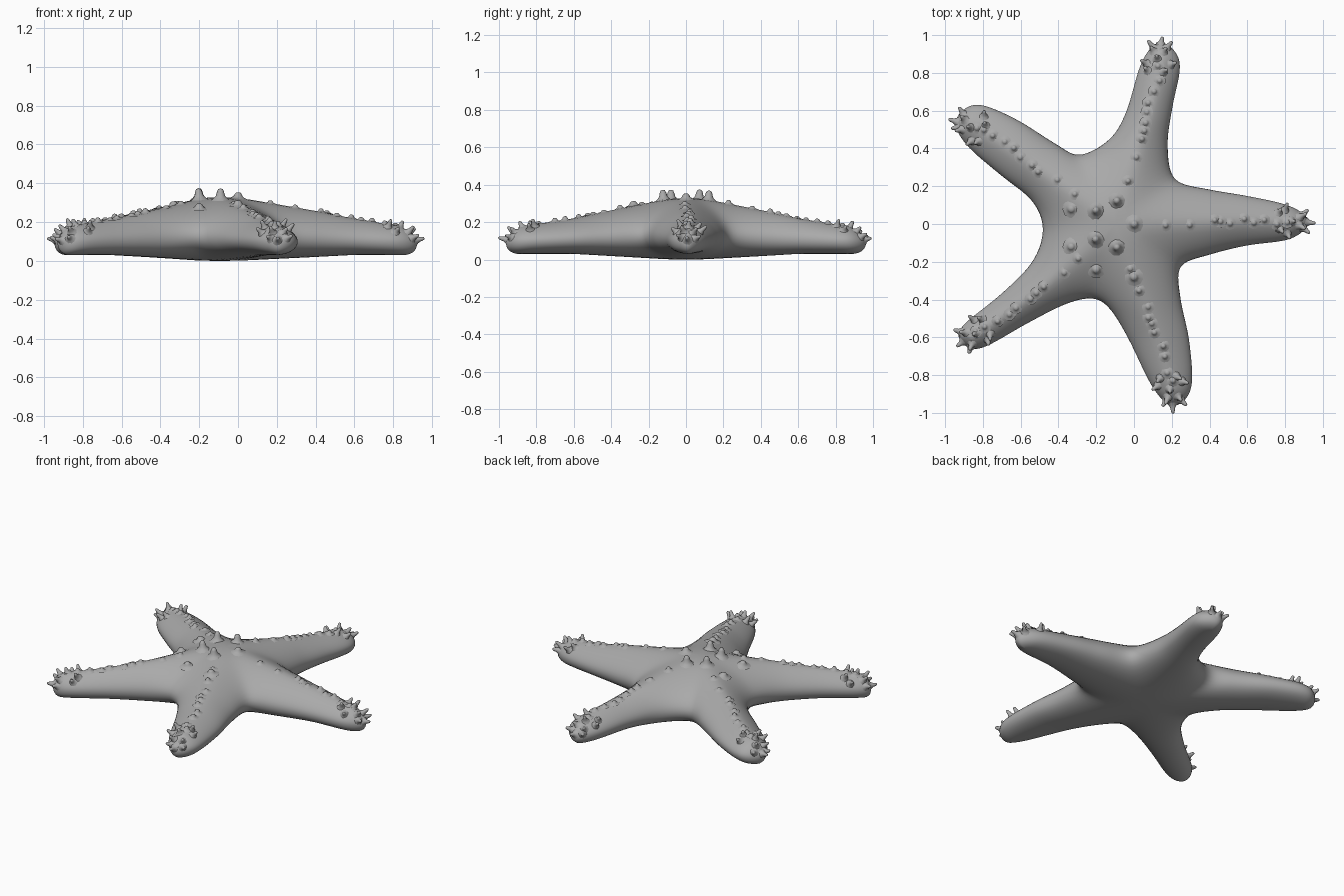
import bpy, bmesh, math, random
from mathutils import Vector
from mathutils.bvhtree import BVHTree

if "Cube" in bpy.data.objects:
    bpy.data.objects.remove(bpy.data.objects["Cube"])

random.seed(4)
CENTRE = Vector((-0.1, 0, 0.345))
N, RINGS = 8, 20

# each arm, anticlockwise: web, three side points, tip, three points back
ARMS = [
    [(.25, -.23), (.4, -.165), (.6, -.115), (.83, -.08), (.925, .01), (.83, .095), (.6, .15), (.4, .185)],
    [(.22, .24), (.18, .42), (.205, .62), (.245, .86), (.14, .965), (.04, .86), (-.04, .6), (-.13, .45)],
    [(-.29, .37), (-.42, .43), (-.63, .56), (-.835, .635), (-.945, .55), (-.89, .42), (-.71, .26), (-.54, .12)],
    [(-.487, -.03), (-.54, -.2), (-.71, -.375), (-.91, -.54), (-.915, -.625), (-.81, -.66), (-.57, -.53), (-.36, -.425)],
    [(-.22, -.4), (-.13, -.45), (-.03, -.61), (.1, -.87), (.21, -.965), (.305, -.87), (.295, -.62), (.25, -.4)],
]
EDGE_Z = [.125, .115, .105, .095, .085]
TOP_Z = [.345, .262, .22, .18, .16]
LOW_Z = [-.008, .015, .026, .026, .026]

# mid grey skin
skin = bpy.data.materials.new("grey_skin")
skin.diffuse_color = (.4, .4, .4, 1)
skin.use_nodes = True
skin.node_tree.nodes["Principled BSDF"].inputs["Base Color"].default_value = skin.diffuse_color


def catmull(p, i, t):
    a, b, c, d = (p[(i + k) % len(p)] for k in (-1, 0, 1, 2))
    return 0.5 * (2 * b + (c - a) * t + (2 * a - 5 * b + 4 * c - d) * t * t + (3 * b - a - 3 * c + d) * t ** 3)


# outline with edge heights, and matching ridge points
outline, ridge, low, spines = [], [], [], []
for arm in ARMS:
    p = [Vector((*q, EDGE_Z[min(i, 8 - i)])) for i, q in enumerate(arm)]
    spine = [CENTRE] + [(p[i] + p[8 - i]) / 2 for i in (1, 2, 3)]
    spine.append(spine[3].lerp(p[4], 0.3))
    spine = [Vector((v.x, v.y, z)) for v, z in zip(spine, TOP_Z)]
    spines.append((spine, p[4]))
    outline += p
    for i in range(8):
        ridge.append(spine[min(i, 8 - i)])
        low.append(LOW_Z[min(i, 8 - i)])

# body: sweep a half section from belly over the edge up to the ridge
bm = bmesh.new()
cols = []
for i in range(40):
    j = (i + 1) % 40
    for k in range(N):
        t = k / N
        e, r = catmull(outline, i, t), ridge[i].lerp(ridge[j], t)
        zb = low[i] + (low[j] - low[i]) * t
        col = []
        for n in range(RINGS + 1):
            a = math.pi * (n / RINGS - 0.5)
            u, s = math.cos(a), math.sin(a)
            if s < 0:
                z = e.z - (e.z - zb) * (-s) ** 0.85
            else:
                z = e.z + (r.z - e.z) * (0.62 * s + 0.38 * (1 - u))
            col.append(bm.verts.new((r.x + (e.x - r.x) * u, r.y + (e.y - r.y) * u, z)))
        cols.append(col)
for a, b in zip(cols, cols[1:] + cols[:1]):
    for n in range(RINGS):
        bm.faces.new((a[n], b[n], b[n + 1], a[n + 1]))
bmesh.ops.remove_doubles(bm, verts=bm.verts, dist=0.0008)
bmesh.ops.dissolve_degenerate(bm, edges=bm.edges, dist=0.0002)
for _ in range(5):
    bmesh.ops.smooth_vert(bm, verts=bm.verts, factor=0.5, use_axis_x=True, use_axis_y=True, use_axis_z=True)
floor = min(v.co.z for v in bm.verts)
bmesh.ops.translate(bm, verts=bm.verts, vec=(0, 0, -floor))
bmesh.ops.recalc_face_normals(bm, faces=bm.faces)
tree = BVHTree.FromBMesh(bm)


def finish(bm, name):
    mesh = bpy.data.meshes.new(name)
    bm.to_mesh(mesh)
    bm.free()
    mesh.materials.append(skin)
    for f in mesh.polygons:
        f.use_smooth = True
    ob = bpy.data.objects.new(name, mesh)
    bpy.context.collection.objects.link(ob)


finish(bm, "starfish_body")


# spines: flared pegs with rounded tips
def peg(bm, pos, axis, height, width):
    q = axis.normalized().to_track_quat('Z', 'Y')
    rings = []
    for r, h in ((2.1, -.12), (1.4, .1), (.95, .35), (.75, .7), (.5, .93)):
        rings.append([bm.verts.new(pos + q @ Vector((r * width * math.cos(c * math.pi / 5),
                      r * width * math.sin(c * math.pi / 5), h * height))) for c in range(10)])
    for a, b in zip(rings, rings[1:]):
        for c in range(10):
            bm.faces.new((a[c], a[(c + 1) % 10], b[(c + 1) % 10], b[c]))
    top = bm.verts.new(pos + q @ Vector((0, 0, height)))
    for c in range(10):
        bm.faces.new((rings[-1][c], rings[-1][(c + 1) % 10], top))


def peg_from_above(bm, x, y, height, width):
    hit, normal, _, _ = tree.ray_cast(Vector((x, y, 2)), Vector((0, 0, -1)))
    if hit:
        peg(bm, hit, normal + Vector((0, 0, 1)), height, width)


# row of low bumps along every arm ridge
bm = bmesh.new()
for spine, tip in spines:
    for k in range(10):
        f = 0.55 + k * 0.26
        i = int(f)
        v = spine[i].lerp(spine[i + 1], f - i)
        peg_from_above(bm, v.x + random.uniform(-.015, .015), v.y + random.uniform(-.015, .015),
                       random.uniform(.012, .022), .016)
finish(bm, "ridge_bumps")

# taller pegs around the middle
bm = bmesh.new()
for x, y, h in ((-.2, .07, .055), (-.09, .12, .052), (-.2, -.08, .055), (-.09, -.12, .055), (0, .0, .03),
                (-.2, -.24, .026), (0, -.28, .026), (-.33, -.12, .026), (-.33, .08, .022)):
    peg_from_above(bm, x, y, h, .024)
finish(bm, "centre_pegs")

# spikes scattered over every arm end: set-back from tip, azimuth, elevation
SPIKES = ((.05, 0, 8), (.06, -50, 20), (.06, 50, 15), (.08, -35, 50), (.08, 40, 42), (.13, -80, 35),
          (.13, 80, 38), (.11, 0, 75), (.17, 70, 55), (.17, -70, 60))
bm = bmesh.new()
for spine, tip in spines:
    out = tip - spine[2]
    out.z = 0
    out.normalize()
    heading = math.atan2(out.y, out.x)
    for back, az, el in SPIKES:
        start = tip - out * back
        start.z = .1
        a, e = heading + math.radians(az + random.uniform(-8, 8)), math.radians(el)
        d = Vector((math.cos(a) * math.cos(e), math.sin(a) * math.cos(e), math.sin(e)))
        hit, normal, _, _ = tree.ray_cast(start, d)
        if hit:
            peg(bm, hit, d + normal + out * .3, random.uniform(.034, .05), .0135)
finish(bm, "tip_spikes")
